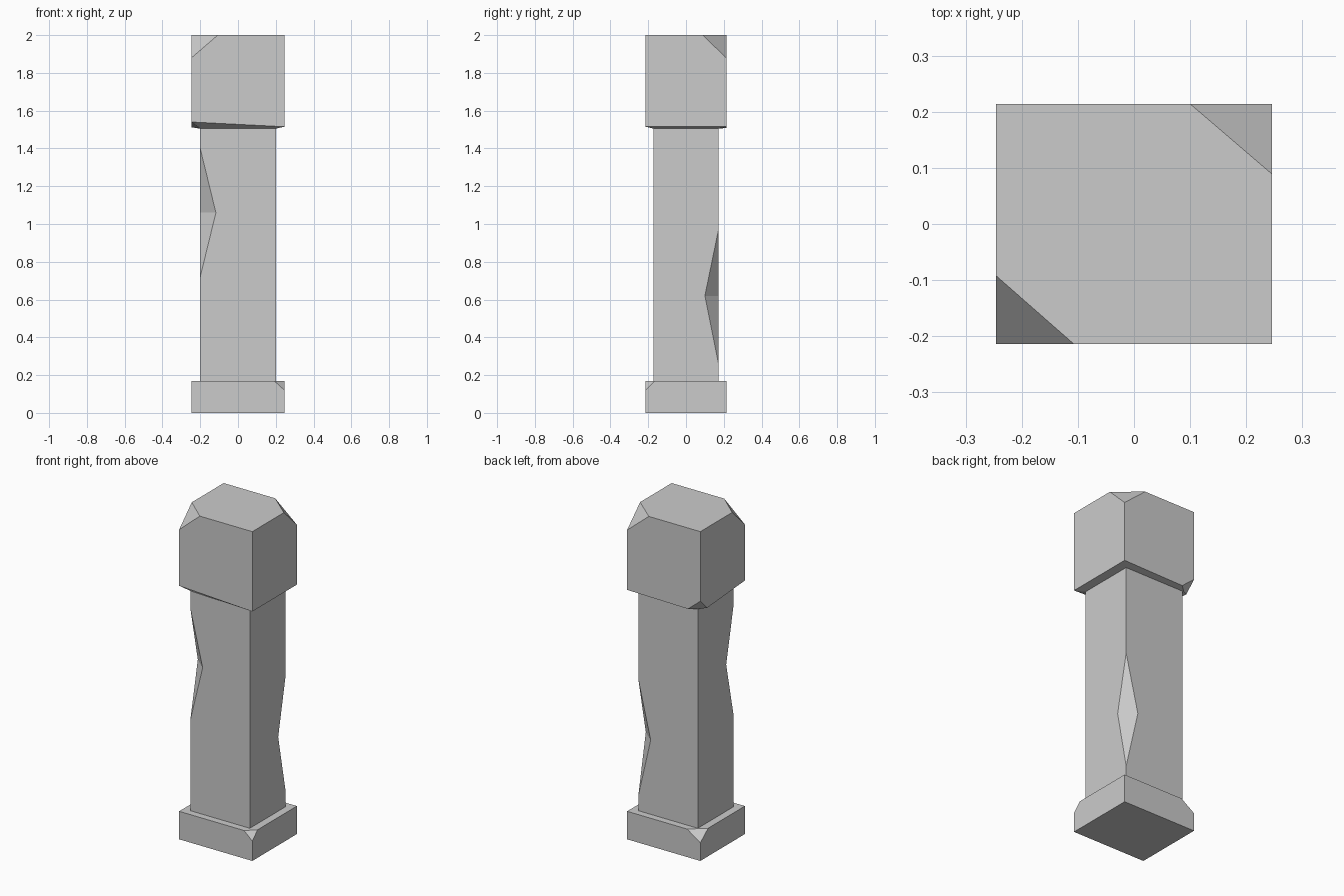
import bpy, bmesh
from mathutils import Vector

old = bpy.data.objects.get("Cube")
if old:
    bpy.data.objects.remove(old, do_unlink=True)

stone = bpy.data.materials.new("grey_stone")
stone.use_nodes = True
GREY = (0.6, 0.6, 0.6, 1)
stone.diffuse_color = GREY
stone.node_tree.nodes["Principled BSDF"].inputs["Base Color"].default_value = GREY

OUTER = (0.246, 0.214)   # half size of cap and base
INNER = (0.2, 0.172)     # half size of shaft
CORNERS = [(-1, -1), (1, -1), (1, 1), (-1, 1)]


def loft(bm, rings):
    """Stack rectangular rings, each a half size and four corner heights."""
    loops = [[bm.verts.new((sx * half[0], sy * half[1], z))
              for (sx, sy), z in zip(CORNERS, heights)] for half, heights in rings]
    bm.faces.new(loops[0][::-1])
    bm.faces.new(loops[-1])
    for low, high in zip(loops, loops[1:]):
        for i in range(4):
            j = (i + 1) % 4
            bm.faces.new((low[i], low[j], high[j], high[i]))


def chip(bm, half, z, sign, size):
    """Slice one corner off, measured along its three edges."""
    corner = Vector((sign[0] * half[0], sign[1] * half[1], z))
    normal = Vector([s / d for s, d in zip(sign, size)])
    point = corner - Vector((sign[0] * size[0], 0, 0))
    cut = bmesh.ops.bisect_plane(bm, geom=bm.verts[:] + bm.edges[:] + bm.faces[:],
                                 plane_co=point, plane_no=normal, clear_outer=True)
    edges = [e for e in cut["geom_cut"] if isinstance(e, bmesh.types.BMEdge)]
    bmesh.ops.holes_fill(bm, edges=edges)


def finish(bm, name):
    bmesh.ops.recalc_face_normals(bm, faces=bm.faces[:])
    mesh = bpy.data.meshes.new(name)
    bm.to_mesh(mesh)
    bm.free()
    mesh.materials.append(stone)
    obj = bpy.data.objects.new(name, mesh)
    bpy.context.collection.objects.link(obj)


# Base slab with two chipped top corners
BASE_TOP = 0.17
bm = bmesh.new()
loft(bm, [(OUTER, [0] * 4), (OUTER, [BASE_TOP] * 4)])
chip(bm, OUTER, BASE_TOP, (1, -1, 1), (0.055, 0.05, 0.05))
chip(bm, OUTER, BASE_TOP, (-1, 1, 1), (0.088, 0.075, 0.06))
finish(bm, "base")

# Shaft in three segments; chips on both sides of a joint form a notch
SHAFT_TOP, LOW, HIGH = 1.505, 0.62, 1.06
segments = [
    (BASE_TOP, LOW, [(LOW, (1, 1, 1), 0.36)]),
    (LOW, HIGH, [(LOW, (1, 1, -1), 0.35), (HIGH, (-1, -1, 1), 0.34)]),
    (HIGH, SHAFT_TOP, [(HIGH, (-1, -1, -1), 0.34)]),
]
shaft = bmesh.new()
for bottom, top, chips in segments:
    part = bmesh.new()
    loft(part, [(INNER, [bottom] * 4), (INNER, [top] * 4)])
    for z, sign, length in chips:
        chip(part, INNER, z, sign, (0.083, 0.072, length))
    temp = bpy.data.meshes.new("segment")
    part.to_mesh(temp)
    part.free()
    shaft.from_mesh(temp)
    bpy.data.meshes.remove(temp)
# Weld the joints, drop the inner walls and merge flat faces
inner_walls = [f for f in shaft.faces
               if all(min(abs(v.co.z - LOW), abs(v.co.z - HIGH)) < 0.001 for v in f.verts)
               and max(v.co.z for v in f.verts) - min(v.co.z for v in f.verts) < 0.001]
bmesh.ops.delete(shaft, geom=inner_walls, context="FACES_ONLY")
bmesh.ops.remove_doubles(shaft, verts=shaft.verts[:], dist=0.0005)
bmesh.ops.recalc_face_normals(shaft, faces=shaft.faces[:])
bmesh.ops.dissolve_limit(shaft, angle_limit=0.01, verts=shaft.verts[:], edges=shaft.edges[:])
finish(shaft, "shaft")

# Cap block with an uneven underside narrowing to the shaft
bm = bmesh.new()
loft(bm, [(INNER, [SHAFT_TOP] * 4),
          (OUTER, [1.54, 1.515, 1.515, 1.507]),
          (OUTER, [2] * 4)])
chip(bm, OUTER, 2, (-1, -1, 1), (0.139, 0.122, 0.12))
chip(bm, OUTER, 2, (1, 1, 1), (0.146, 0.125, 0.122))
chip(bm, OUTER, 1.507, (-1, 1, -1), (0.085, 0.07, 0.07))
finish(bm, "cap")
